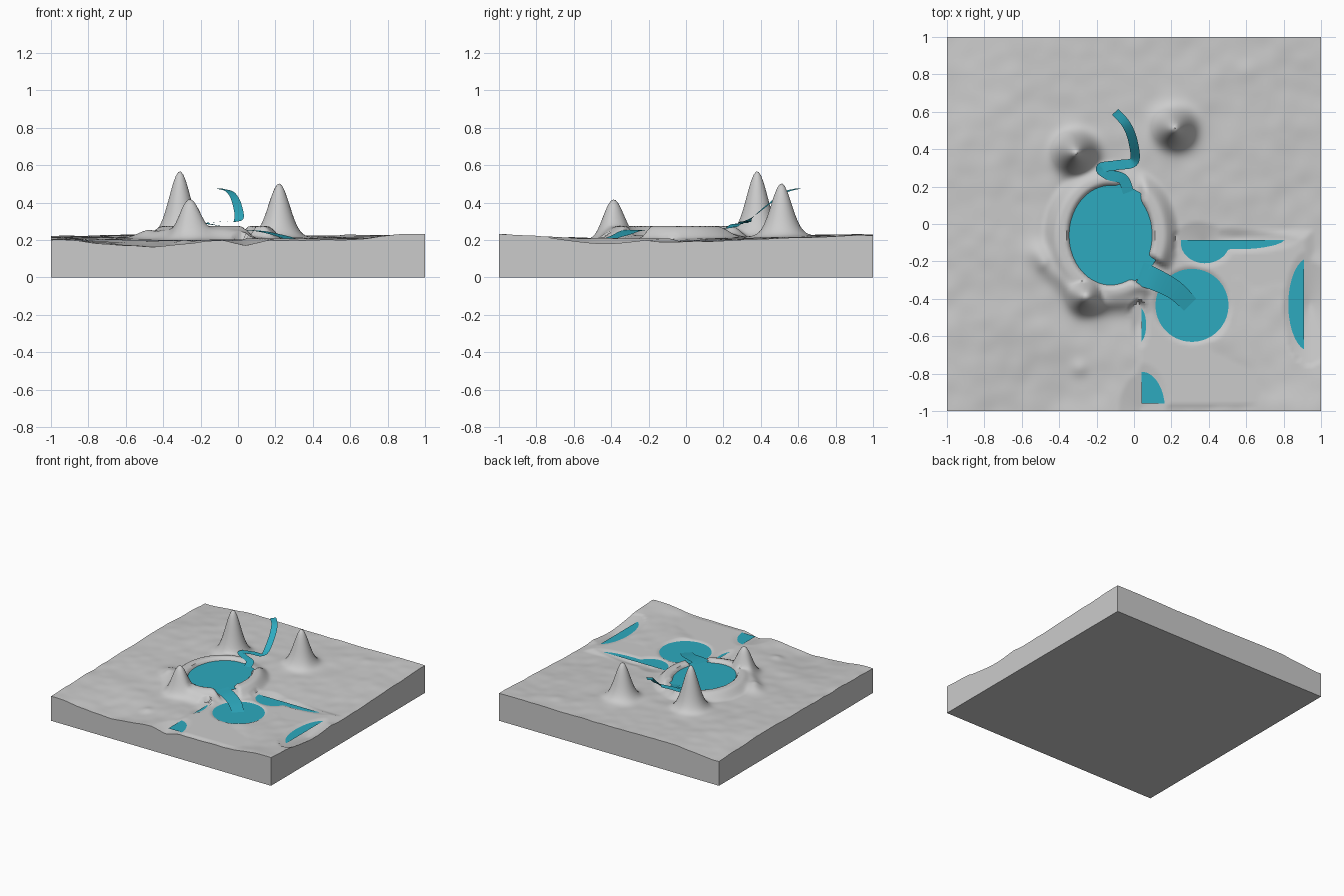
import bpy, bmesh, math
from mathutils import Vector, noise

if "Cube" in bpy.data.objects:
    bpy.data.objects.remove(bpy.data.objects["Cube"])

N = 144                      # terrain resolution
LAKE_Z, POOL_Z = 0.252, 0.2
LAKE = (-0.125, -0.06)
POOL = (0.31, -0.435)

# coarse ground heights, rows from y=-1 to y=1
BASE = [[.20, .165, .20, .20, .23],
        [.21, .200, .20, .21, .21],
        [.215, .215, .215, .20, .19],
        [.22, .225, .22, .215, .21],
        [.20, .230, .225, .225, .225]]
PEAKS = [(-.31, .38, .35, .056), (.22, .51, .285, .055), (-.25, -.38, .185, .053),
         (-.50, -.16, .03, .045), (-.29, -.77, .012, .03), (.59, .81, .01, .05)]
RIDGES = [((-.28, -.43), (.02, -.41), .035, .035), ((-.47, -.22), (-.3, -.38), .035, .035)]
# shallow dips that expose the low water sheet: x, y, rx, ry, depth
DIPS = [(POOL[0], POOL[1], .195, .195, .10), (.38, -.1, .13, .11, .03),
        (.55, -.075, .26, .06, .02), (.94, -.43, .115, .25, .04),
        (.02, -.54, .045, .10, .015), (.04, -.99, .125, .2, .03)]


def smooth(a, b, t):
    t = min(1, max(0, (t - a) / (b - a)))
    return t * t * (3 - 2 * t)


def seg_dist(x, y, a, b):
    p, a, b = Vector((x, y)), Vector(a), Vector(b)
    d = b - a
    t = min(1, max(0, (p - a).dot(d) / d.length_squared))
    return (p - a - d * t).length, t


def ground(x, y):
    u, v = min(3.9999, (x + 1) * 2), min(3.9999, (y + 1) * 2)
    i, j = int(u), int(v)
    s, t = smooth(0, 1, u - i), smooth(0, 1, v - j)
    lo = BASE[j][i] * (1 - s) + BASE[j][i + 1] * s
    hi = BASE[j + 1][i] * (1 - s) + BASE[j + 1][i + 1] * s
    z = lo * (1 - t) + hi * t
    z += .007 * noise.noise((x * 4, y * 4, 3.1)) + .004 * noise.noise((x * 10, y * 10, 7.7))
    # banks around the low water sheet
    out = max(0, .04 - x, x - .91, -.96 - y, y + .08)
    z = max(z, .207 - .3 * out)
    # peaks and ridges
    for px, py, h, w in PEAKS:
        z += h * math.exp(-((x - px) ** 2 + (y - py) ** 2) / (2 * w * w))
    for a, b, h, w in RIDGES:
        z += h * math.exp(-seg_dist(x, y, a, b)[0] ** 2 / (2 * w * w))
    # crater rim, with notches for inflow and outflow
    dx, dy = x - LAKE[0], y - LAKE[1]
    d = math.hypot(dx / .225, dy / .27)
    rim = 1 - smooth(1.25, 1.65, math.hypot(dx / .225, dy / .245))
    notch = smooth(.03, .09, seg_dist(x, y, (-.02, .16), (-.02, .3))[0])
    z = max(z, z + (.274 - z) * rim * (.35 + .65 * notch))
    z = z + (.215 - z) * (1 - smooth(.88, 1.06, d))
    # outflow channel
    e, t = seg_dist(x, y, (.03, -.23), (.3, -.4))
    cut = .225 - .04 * t
    if z > cut:
        z += (cut - z) * (1 - smooth(.055, .095, e))
    # dips
    for px, py, rx, ry, depth in DIPS:
        q = math.hypot((x - px) / rx, (y - py) / ry)
        if q < 1.3:
            z = min(z, POOL_Z + depth * (q - 1))
    return z


def add_object(name, bm, mat=None):
    bmesh.ops.recalc_face_normals(bm, faces=bm.faces)
    me = bpy.data.meshes.new(name)
    bm.to_mesh(me)
    bm.free()
    ob = bpy.data.objects.new(name, me)
    bpy.context.collection.objects.link(ob)
    if mat:
        me.materials.append(mat)
    bpy.ops.object.select_all(action='DESELECT')
    ob.select_set(True)
    bpy.context.view_layer.objects.active = ob
    bpy.ops.object.shade_smooth_by_angle(angle=math.radians(50))
    return ob


water = bpy.data.materials.new("water")
water.diffuse_color = (.026, .40, .52, 1)
water.use_nodes = True
water.node_tree.nodes["Principled BSDF"].inputs["Base Color"].default_value = water.diffuse_color

# terrain block: displaced grid with skirt and flat bottom
bm = bmesh.new()
bmesh.ops.create_grid(bm, x_segments=N, y_segments=N, size=1)
for v in bm.verts:
    v.co.z = ground(v.co.x, v.co.y)
rim_edges = [e for e in bm.edges if e.is_boundary]
new = bmesh.ops.extrude_edge_only(bm, edges=rim_edges)["geom"]
for v in new:
    if isinstance(v, bmesh.types.BMVert):
        v.co.z = 0
bmesh.ops.contextual_create(bm, geom=[e for e in bm.edges if e.is_boundary])
add_object("terrain", bm)

# crater lake disc
bm = bmesh.new()
bmesh.ops.create_circle(bm, cap_ends=True, segments=64, radius=.276)
bmesh.ops.translate(bm, verts=bm.verts, vec=(*LAKE, LAKE_Z))
add_object("crater_lake", bm, water)

# low water sheet, showing as the pool and the puddles
bm = bmesh.new()
bm.faces.new([bm.verts.new((x, y, POOL_Z)) for x, y in
              ((.04, -.96), (.91, -.96), (.91, -.085), (.04, -.085))])
add_object("low_water", bm, water)


def ribbon(name, pts, w0, w1, steps=10):
    """Flat stream following a smooth path."""
    P = [Vector(p) for p in pts]
    P = [2 * P[0] - P[1]] + P + [2 * P[-1] - P[-2]]
    path = []
    for k in range(1, len(P) - 2):
        a, b, c, d = P[k - 1:k + 3]
        for i in range(steps + (k == len(P) - 3)):
            t = i / steps
            path.append(.5 * (2 * b + (c - a) * t + (2 * a - 5 * b + 4 * c - d) * t * t
                              + (3 * b - a - 3 * c + d) * t ** 3))
    bm = bmesh.new()
    last = None
    for i, p in enumerate(path):
        tan = path[min(i + 1, len(path) - 1)] - path[max(i - 1, 0)]
        w = w0 + (w1 - w0) * i / (len(path) - 1)
        side = Vector((-tan.y, tan.x, 0)).normalized() * w / 2
        row = bm.verts.new(p + side), bm.verts.new(p - side)
        if last:
            bm.faces.new((last[0], last[1], row[1], row[0]))
        last = row
    add_object(name, bm, water)


# streams into and out of the lake
ribbon("inflow_stream", [(-.1, .6, .475), (-.04, .53, .455), (-.005, .44, .39), (0, .335, .305),
                         (-.09, .315, .298), (-.175, .3, .29), (-.14, .265, .283),
                         (-.06, .24, .268), (-.03, .17, .255)], .045, .06)
ribbon("outflow_stream", [(.03, -.265, .254), (.12, -.30, .247), (.22, -.355, .225),
                          (.31, -.44, .197)], .13, .09)
